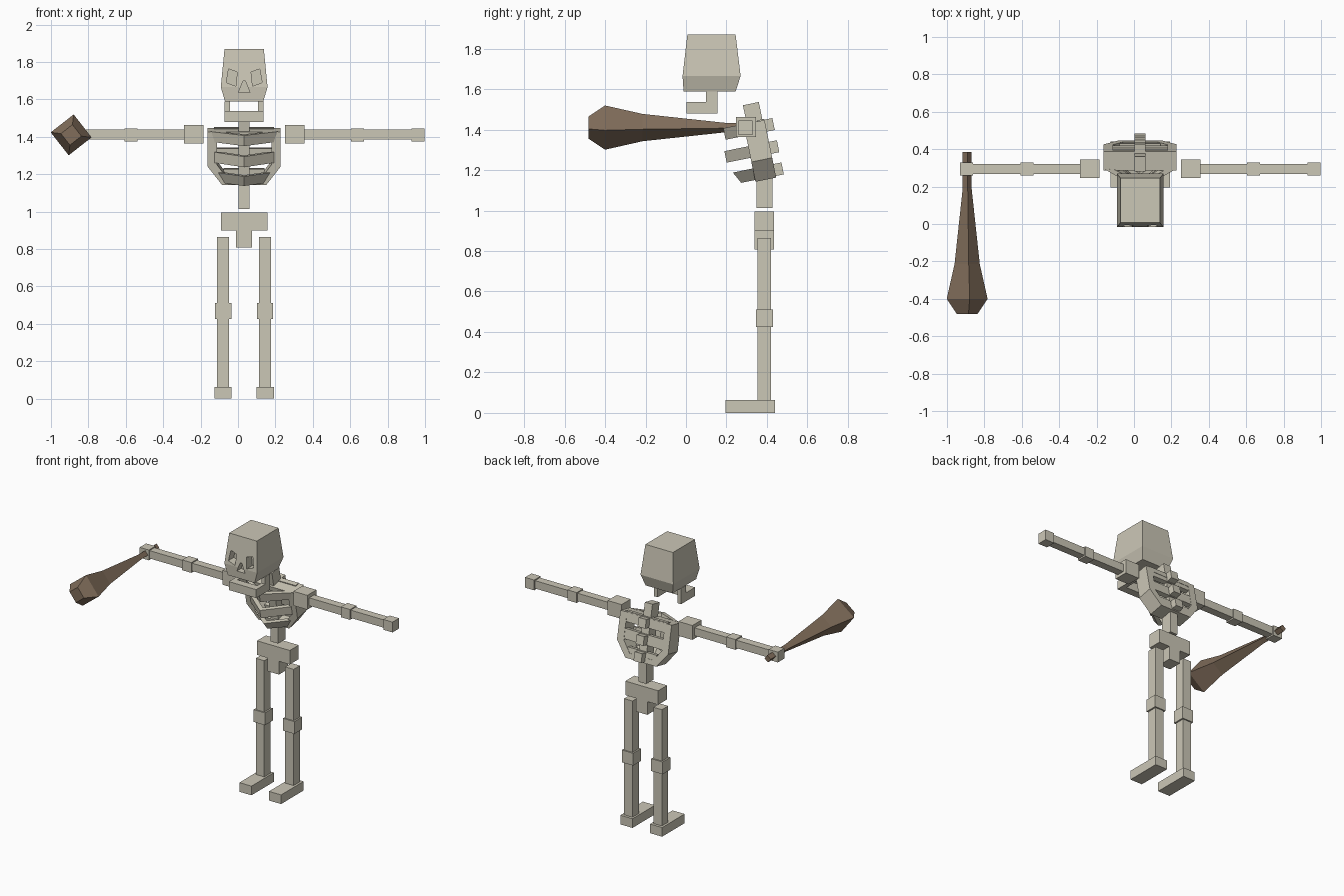
import bpy, bmesh, math
from mathutils import Matrix, Vector

if "Cube" in bpy.data.objects:
    bpy.data.objects.remove(bpy.data.objects["Cube"], do_unlink=True)


def material(name, rgb):
    m = bpy.data.materials.new(name)
    m.use_nodes = True
    m.diffuse_color = (*rgb, 1)
    m.node_tree.nodes["Principled BSDF"].inputs["Base Color"].default_value = (*rgb, 1)
    return m


BONE = material("bone", (0.6, 0.57, 0.47))
WOOD = material("wood", (0.22, 0.155, 0.105))
MID = 0.033  # centre line of the body
CHEST = Matrix.Translation((MID, 0.367, 1.3)) @ Matrix.Rotation(math.radians(11.5), 4, "X")
BODY = Matrix.Translation((MID, 0, 0))


def loft(name, rings, mat=BONE, frame=BODY):
    """Closed solid through a list of equal-sized point rings."""
    bm = bmesh.new()
    loops = [[bm.verts.new(p) for p in ring] for ring in rings]
    n = len(loops[0])
    for a, b in zip(loops, loops[1:]):
        for i in range(n):
            j = (i + 1) % n
            bm.faces.new((a[i], a[j], b[j], b[i]))
    bm.faces.new(loops[0])
    bm.faces.new(loops[-1])
    bmesh.ops.recalc_face_normals(bm, faces=bm.faces)
    mesh = bpy.data.meshes.new(name)
    bm.to_mesh(mesh)
    bm.free()
    mesh.transform(frame)
    mesh.materials.append(mat)
    obj = bpy.data.objects.new(name, mesh)
    bpy.context.collection.objects.link(obj)
    return obj


def rect(x0, x1, y0, y1, z):
    return [(x0, y0, z), (x1, y0, z), (x1, y1, z), (x0, y1, z)]


def box(name, x, y, z, frame=BODY):
    return loft(name, [rect(*x, *y, z[0]), rect(*x, *y, z[1])], frame=frame)


def prism(name, outline, y0, y1, frame=BODY):
    """Extrude an x-z outline along y."""
    return loft(name, [[(x, y, z) for x, z in outline] for y in (y0, y1)], frame=frame)


def carve(obj, cutters):
    for c in cutters:
        mod = obj.modifiers.new("cut", "BOOLEAN")
        mod.operation = "DIFFERENCE"
        mod.solver = "EXACT"
        mod.object = c
    bpy.context.view_layer.update()
    deps = bpy.context.evaluated_depsgraph_get()
    mesh = bpy.data.meshes.new_from_object(obj.evaluated_get(deps))
    obj.modifiers.clear()
    obj.data = mesh
    for c in cutters:
        bpy.data.objects.remove(c, do_unlink=True)


# Skull with carved eye sockets and nose
skull = loft("skull", [rect(-0.102, 0.102, -0.012, 0.245, 1.588),
                       rect(-0.125, 0.125, -0.017, 0.27, 1.665),
                       rect(-0.105, 0.105, 0.007, 0.245, 1.87)])
eye = [(0.083, 1.762), (0.037, 1.746), (0.045, 1.671), (0.096, 1.69)]
nose = [(-0.031, 1.636), (0.031, 1.636), (0.006, 1.698), (-0.006, 1.698)]
cutters = [prism("eye_cutter", [(s * x, z) for x, z in eye], -0.1, 0.045) for s in (-1, 1)]
cutters.append(prism("nose_cutter", nose, -0.1, 0.03))
carve(skull, cutters)

# Jaw: front bar, side bars and upright hinges
box("jaw_front", (-0.104, 0.104), (0.002, 0.055), (1.479, 1.537))
for s, side in ((1, "left"), (-1, "right")):
    x = sorted((s * 0.075, s * 0.104))
    box(f"{side}_jaw_side", x, (0.055, 0.155), (1.479, 1.537))
    box(f"{side}_jaw_hinge", x, (0.1, 0.155), (1.537, 1.588))

# Spine
box("upper_spine", (-0.029, 0.029), (-0.04, 0.04), (-0.1, 0.233), CHEST)
box("lower_spine", (-0.029, 0.029), (0.348, 0.427), (1.013, 1.23))

# Rib cage: outer frame
outer = [(0.195, 0.14), (0.195, -0.05), (0.118, -0.15)]
inner = [(0.145, 0.11), (0.145, -0.04), (0.09, -0.115)]


def mirrored(pts):
    return pts + [(-x, z) for x, z in reversed(pts)]


cage = prism("rib_cage_frame", mirrored(outer), -0.055, 0.05, CHEST)
carve(cage, [prism("cage_cutter", mirrored(inner), -0.2, 0.2, CHEST)])


def rib_ring(w, front, z):
    """Bowed bar in plan, pointed at the breastbone."""
    return [(-w, -0.05, z), (0, front, z), (w, -0.05, z),
            (w - 0.04, -0.045, z), (0, front + 0.035, z), (0.04 - w, -0.045, z)]


# Ribs, back bars and vertebrae: (name, height, top width, bottom width, fronts)
ribs = [("upper", 0.112, 0.185, 0.165, -0.158, -0.158),
        ("middle", 0.0, 0.165, 0.165, -0.175, -0.175),
        ("lower", -0.112, 0.145, 0.11, -0.155, -0.125)]
for name, h, wt, wb, ft, fb in ribs:
    loft(f"{name}_front_rib", [rib_ring(wb, fb, h - 0.029), rib_ring(wt, ft, h + 0.029)],
         frame=CHEST)
    half = 0.11 if name == "lower" else 0.16
    box(f"{name}_back_rib", (-half, half), (0.015, 0.048), (h - 0.034, h + 0.034), CHEST)
    box(f"{name}_vertebra", (-0.029, 0.029), (0.03, 0.09), (h - 0.03, h + 0.03), CHEST)

# Pelvis
box("pelvis", (-0.125, 0.125), (0.338, 0.435), (0.898, 0.995))
box("tailbone", (-0.043, 0.043), (0.338, 0.435), (0.807, 0.898))


def limb_part(name, side, s, cx, hx, y, z):
    box(f"{side}_{name}", (s * cx - hx, s * cx + hx), y, z)


# Arms and legs
for s, side in ((1, "left"), (-1, "right")):
    limb_part("shoulder", side, s, 0.27, 0.053, (0.246, 0.345), (1.364, 1.463))
    limb_part("arm", side, s, 0.61, 0.29, (0.267, 0.321), (1.384, 1.438))
    limb_part("elbow", side, s, 0.605, 0.035, (0.259, 0.329), (1.374, 1.445))
    limb_part("hand", side, s, 0.929, 0.035, (0.259, 0.329), (1.374, 1.445))
    limb_part("leg", side, s, 0.112, 0.032, (0.353, 0.421), (0.05, 0.864))
    limb_part("knee", side, s, 0.112, 0.043, (0.345, 0.43), (0.425, 0.51))
    limb_part("foot", side, s, 0.113, 0.046, (0.195, 0.44), (0.0, 0.063))

# Club: four-sided, swelling towards the front
profile = [(-0.482, 0.055), (-0.4, 0.11), (-0.215, 0.068), (0.19, 0.024), (0.385, 0.024)]
turn = math.radians(83)
loft("club", [[(r * math.cos(turn + i * math.pi / 2), y, r * math.sin(turn + i * math.pi / 2))
               for i in range(4)] for y, r in profile],
     WOOD, Matrix.Translation((-0.892, 0, 1.41)))
